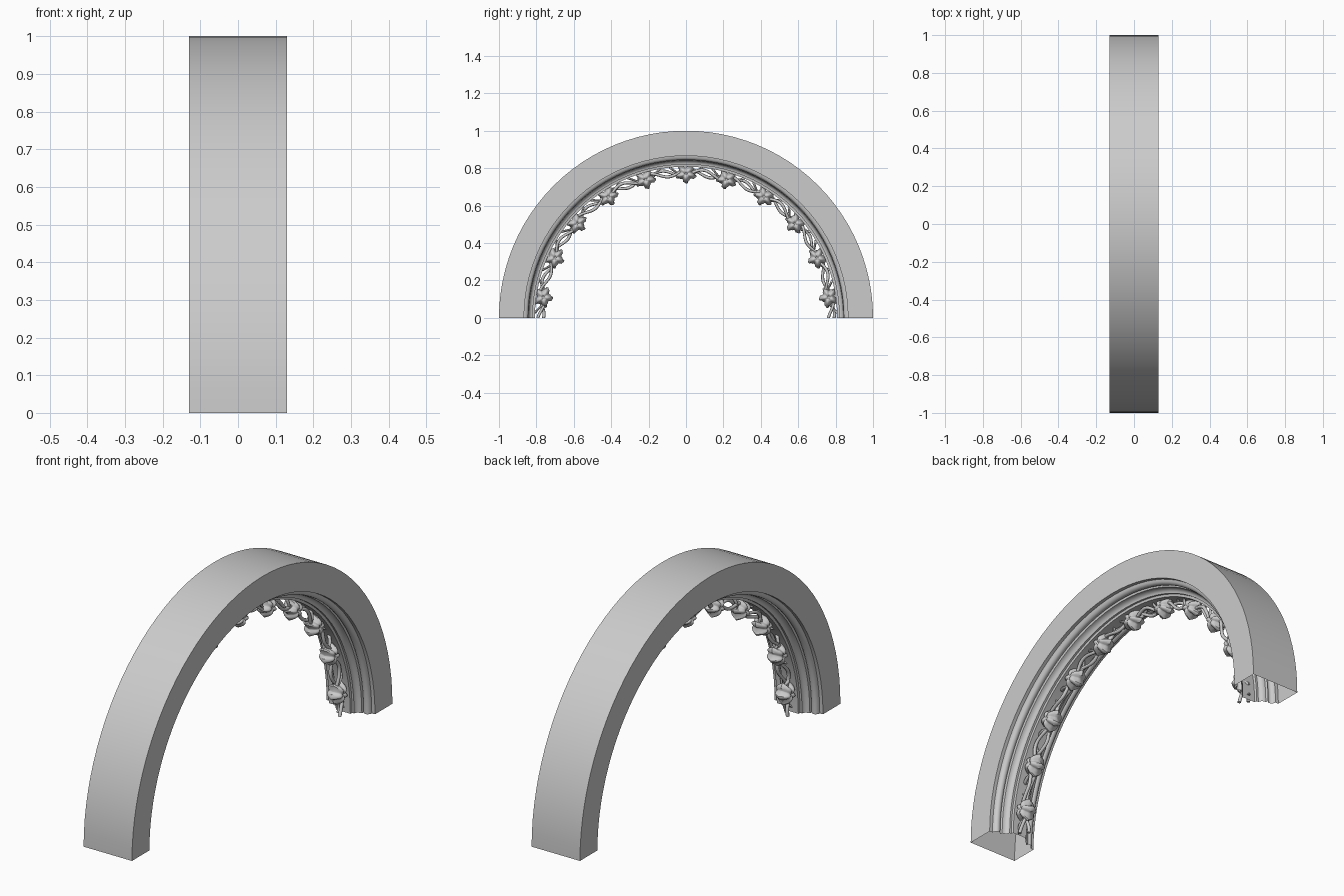
import bpy, bmesh
from math import sin, cos, pi, radians

if "Cube" in bpy.data.objects:
    bpy.data.objects.remove(bpy.data.objects["Cube"])

SEG = 48          # steps around the half circle
PITCH = radians(16.36)   # spacing of the leaves


def arch_point(x, r, a):
    """Point at depth x, radius r and angle a around the arch."""
    return (x, r * cos(a), r * sin(a))


def finish(name, bm, angle=35):
    bmesh.ops.recalc_face_normals(bm, faces=bm.faces)
    me = bpy.data.meshes.new(name)
    bm.to_mesh(me)
    bm.free()
    ob = bpy.data.objects.new(name, me)
    bpy.context.collection.objects.link(ob)
    bpy.ops.object.select_all(action='DESELECT')
    ob.select_set(True)
    bpy.context.view_layer.objects.active = ob
    bpy.ops.object.shade_smooth_by_angle(angle=radians(angle))
    return ob


def sweep(bm, rings, cap=False):
    """Skin a list of closed rings of points."""
    vs = [[bm.verts.new(p) for p in ring] for ring in rings]
    n = len(vs[0])
    for a, b in zip(vs, vs[1:]):
        for i in range(n):
            j = (i + 1) % n
            bm.faces.new((a[i], a[j], b[j], b[i]))
    if cap:
        bm.faces.new(vs[0])
        bm.faces.new(vs[-1])


# Arch body: moulded section swept round the half circle, ends left open
half = [(0.13, 1.0), (0.13, 0.866), (0.113, 0.866), (0.111, 0.856)]
# round bead
half += [(0.094 + 0.015 * cos(t), 0.856 - 0.012 * sin(t))
         for t in [pi * k / 6 for k in range(1, 6)]]
half += [(0.078, 0.856), (0.076, 0.842)]
# hollow leading to the inner fillet
half += [(0.076 - 0.026 * sin(t), 0.842 - 0.022 * (1 - cos(t)))
         for t in [pi / 2 * k / 5 for k in range(1, 6)]]
half += [(0.040, 0.820), (0.038, 0.808)]
section = half + [(-x, r) for x, r in reversed(half)]
bm = bmesh.new()
sweep(bm, [[arch_point(x, r, pi * k / SEG) for x, r in section]
           for k in range(SEG + 1)])
finish("arch_moulding", bm, 30)


# Vine: two stems weaving between the band and the leaf tips
def stem(bm, path, thick):
    rings = []
    for x, r, a in path:
        rings.append([arch_point(x + thick * cos(t), r + thick * sin(t), a)
                      for t in [2 * pi * k / 8 for k in range(8)]])
    sweep(bm, rings, True)


bm = bmesh.new()
steps = 176
for s in (1, -1):
    path = []
    for k in range(steps + 1):
        a = pi * k / steps
        u = (a - pi / 2) / PITCH * 2 * pi
        path.append((s * 0.014 * sin(u / 2),
                     0.777 + 0.018 * cos(u + (0.5 if s > 0 else pi - 0.6)), a))
    stem(bm, path, 0.0085)

# Short stalks tying the vine to the band
for i in range(-5, 6):
    c = pi / 2 + i * PITCH
    for s in (1, -1):
        stem(bm, [(0.012 * s * sin(pi * t), 0.765 + 0.047 * t,
                   c + s * PITCH * (0.16 + 0.24 * t))
                  for t in [k / 6 for k in range(7)]], 0.008)
finish("vine_stems", bm, 50)


# Leaves: lobed, veined and domed on both faces
def leaf(bm, centre):
    n, m = 40, 7
    for side in (1, -1):
        rows = []
        for j in range(m + 1):
            q = j / m
            row = []
            for k in range(n):
                f = 2 * pi * k / n
                lobe = cos(5 * (f + pi / 2))
                rad = 0.043 * (1 + 0.22 * lobe * q + 0.07 * cos(15 * f) * q * q)
                t, h = rad * q * cos(f) * 1.12, rad * q * sin(f)
                x = 0.012 + 0.026 * sin(pi * min(1, q * 0.72 + 0.2))
                x += 0.008 * lobe * q * (1 - q * 0.5) - 0.024 * q ** 4
                if q == 1:
                    x = 0.0
                row.append(arch_point(side * x, 0.77 + h, centre + t / 0.77))
            rows.append(row)
        vs = [[bm.verts.new(p) for p in row] for row in rows[1:]]
        mid = bm.verts.new(rows[0][0])
        for k in range(n):
            l = (k + 1) % n
            bm.faces.new((mid, vs[0][k], vs[0][l]))
            for a, b in zip(vs, vs[1:]):
                bm.faces.new((a[k], b[k], b[l], a[l]))


bm = bmesh.new()
for i in range(-5, 6):
    leaf(bm, pi / 2 + i * PITCH)
bmesh.ops.remove_doubles(bm, verts=bm.verts, dist=0.0002)
finish("leaf_ornaments", bm, 45)
